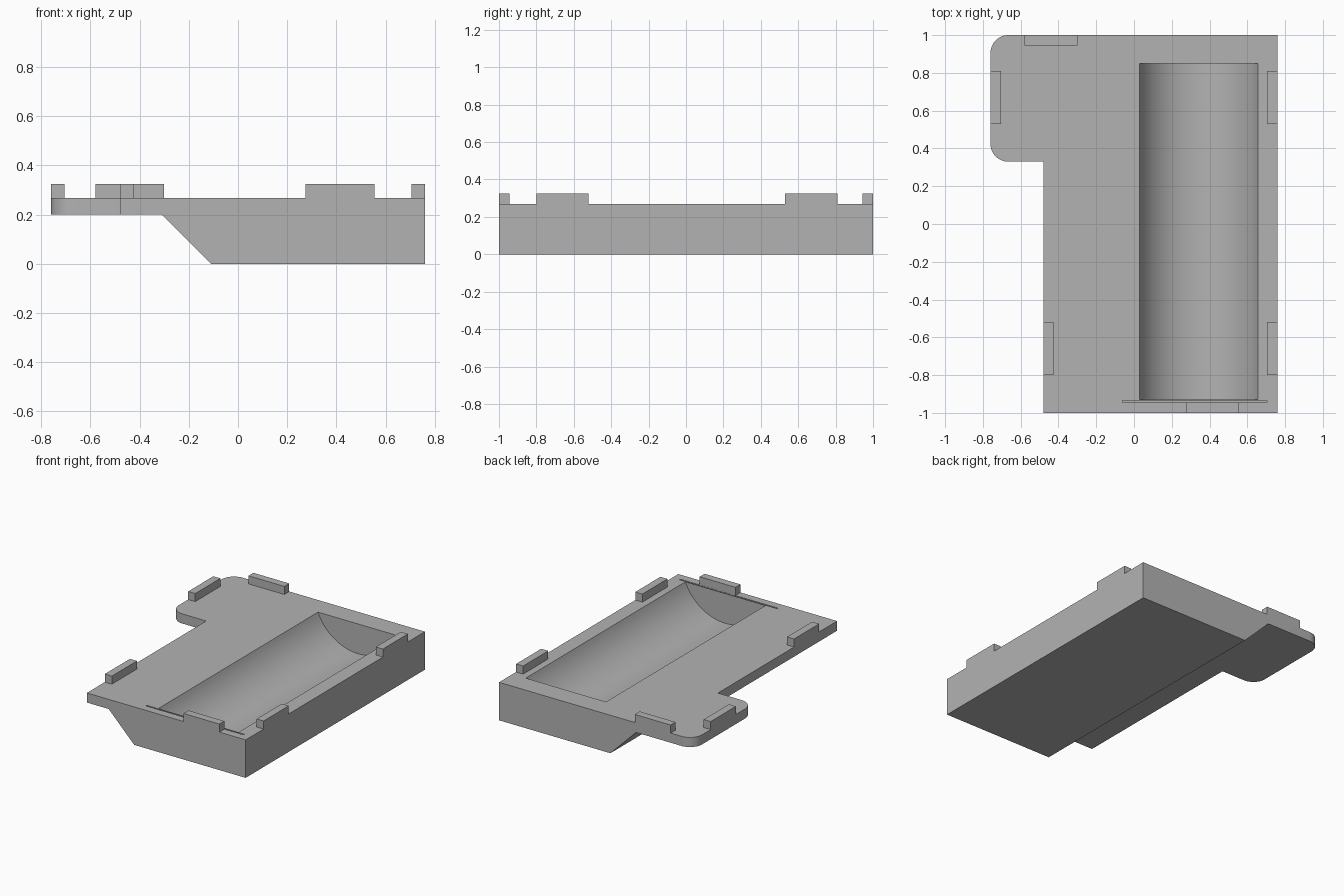
import bpy
from math import asin, cos, sin, pi, radians
from mathutils import Vector

if "Cube" in bpy.data.objects:
    bpy.data.objects.remove(bpy.data.objects["Cube"])

grey = bpy.data.materials.new("Plain grey")
grey.use_nodes = True
grey.diffuse_color = (0.45, 0.45, 0.45, 1)
grey.node_tree.nodes["Principled BSDF"].inputs["Base Color"].default_value = grey.diffuse_color

TOP, PLATE_BOTTOM = 0.268, 0.2


def prism(name, points, offset):
    """Extrude a closed outline of 3D points along an offset."""
    n = len(points)
    a = [Vector(p) for p in points]
    verts = a + [p + Vector(offset) for p in a]
    faces = [tuple(range(n)), tuple(reversed(range(n, 2 * n)))]
    faces += [(i, i + n, (i + 1) % n + n, (i + 1) % n) for i in range(n)]
    mesh = bpy.data.meshes.new(name)
    mesh.from_pydata(verts, [], faces)
    # Outward normals whichever way the outline was drawn
    area = sum((a[i].cross(a[(i + 1) % n]) for i in range(n)), Vector())
    if area.dot(Vector(offset)) > 0:
        mesh.flip_normals()
    mesh.materials.append(grey)
    obj = bpy.data.objects.new(name, mesh)
    bpy.context.collection.objects.link(obj)
    return obj


def box(name, x0, x1, y0, y1, z0, z1):
    outline = [(x0, y0, z0), (x1, y0, z0), (x1, y1, z0), (x0, y1, z0)]
    return prism(name, outline, (0, 0, z1 - z0))


def combine(target, other, operation):
    mod = target.modifiers.new(operation.title(), "BOOLEAN")
    mod.operation, mod.object, mod.solver = operation, other, "EXACT"
    bpy.context.view_layer.objects.active = target
    bpy.ops.object.modifier_apply(modifier=mod.name)
    bpy.data.objects.remove(other)


# Body: plate with a deep keel, sloped on one side
section = [(-0.48, PLATE_BOTTOM), (-0.31, PLATE_BOTTOM), (-0.11, 0),
           (0.76, 0), (0.76, TOP), (-0.48, TOP)]
body = prism("body", [(x, -1, z) for x, z in section], (0, 2, 0))

# Side wing with rounded outer corners
r = 0.095
wing_outline = [(-0.42, 0.33, PLATE_BOTTOM), (-0.42, 1, PLATE_BOTTOM)]
for cy, start in ((1 - r, pi / 2), (0.33 + r, pi)):
    for i in range(13):
        t = start + i * pi / 24
        wing_outline.append((-0.76 + r + r * cos(t), cy + r * sin(t), PLATE_BOTTOM))
wing = prism("wing", wing_outline, (0, 0, TOP - PLATE_BOTTOM))
combine(body, wing, "UNION")

# Rounded trough along the keel
half, depth, cx = 0.313, 0.21, 0.343
radius = (half ** 2 + depth ** 2) / (2 * depth)
cz = TOP - depth + radius
swing = asin(half / radius)
arc = []
for i in range(41):
    t = swing * (i / 20 - 1)
    arc.append((cx + radius * sin(t), -0.93, cz - radius * cos(t)))
arc += [(cx + half, -0.93, TOP + 0.1), (cx - half, -0.93, TOP + 0.1)]
combine(body, prism("trough_cutter", arc, (0, 1.78, 0)), "DIFFERENCE")

# Narrow slot in front of the trough
combine(body, box("slot_cutter", -0.06, 0.705, -0.944, -0.934, 0.15, TOP + 0.1), "DIFFERENCE")

bpy.ops.object.select_all(action="DESELECT")
body.select_set(True)
bpy.context.view_layer.objects.active = body
bpy.ops.object.shade_smooth_by_angle(angle=radians(25))

# Locating tabs around the rim
w, long = 0.055, 0.28
tabs = {
    "back_tab": (-0.58, 1 - w, long, w),
    "front_tab": (0.275, -1, long, w),
    "wing_tab": (-0.76, 0.53, w, long),
    "right_front_tab": (-0.48, -0.8, w, long),
    "left_back_tab": (0.76 - w, 0.53, w, long),
    "left_front_tab": (0.76 - w, -0.8, w, long),
}
for name, (x, y, dx, dy) in tabs.items():
    box(name, x, x + dx, y, y + dy, TOP, 0.325)
